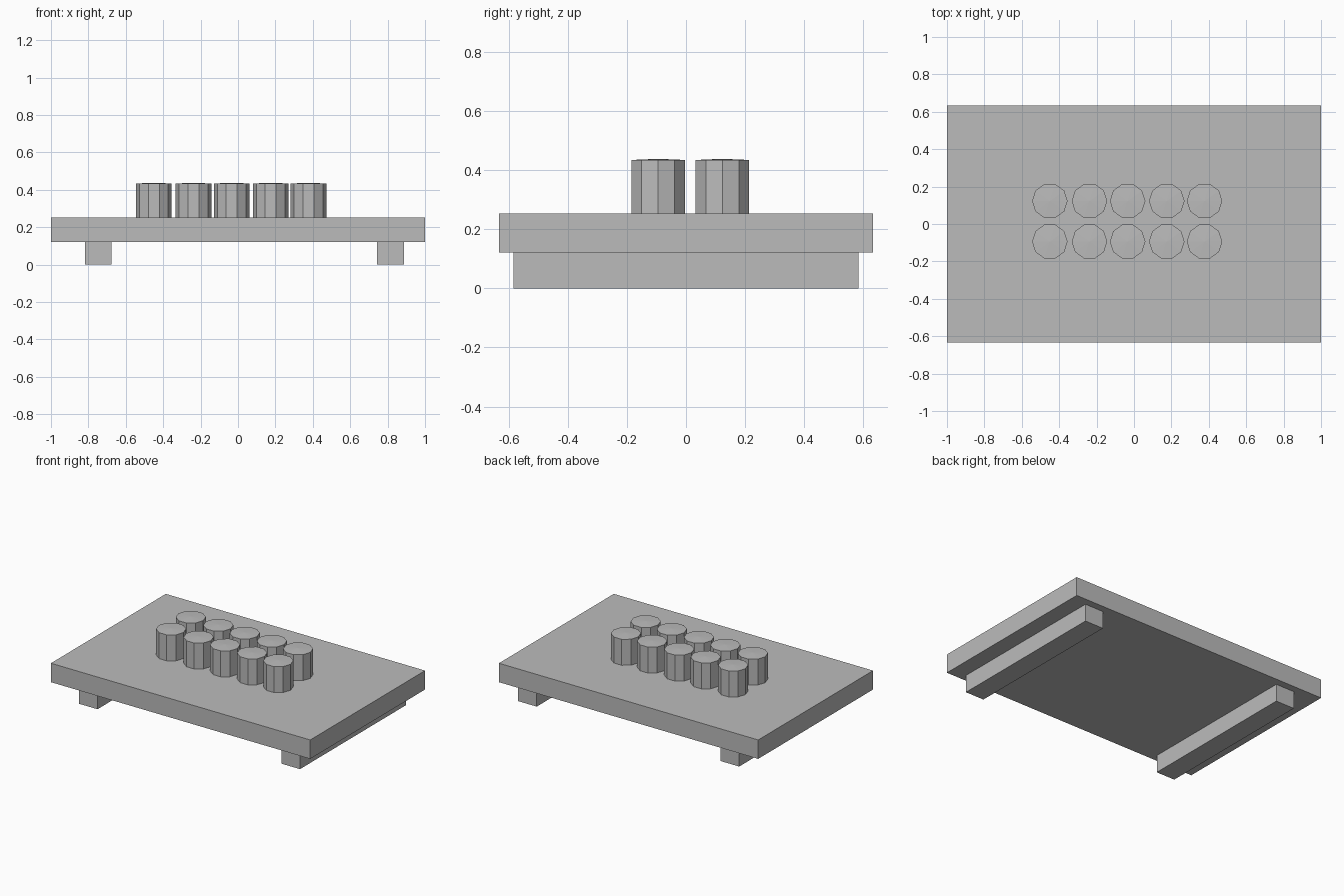
import bpy
import bmesh

cube = bpy.data.objects.get("Cube")
if cube:
    bpy.data.objects.remove(cube, do_unlink=True)

# One plain grey for everything
grey = bpy.data.materials.new("plain_grey")
grey.use_nodes = True
colour = (0.5, 0.5, 0.5, 1)
grey.diffuse_color = colour
grey.node_tree.nodes["Principled BSDF"].inputs["Base Color"].default_value = colour


def add_object(name, bm, location):
    bmesh.ops.recalc_face_normals(bm, faces=bm.faces)
    mesh = bpy.data.meshes.new(name)
    bm.to_mesh(mesh)
    bm.free()
    mesh.materials.append(grey)
    obj = bpy.data.objects.new(name, mesh)
    obj.location = location
    bpy.context.collection.objects.link(obj)
    return obj


def box(name, size, location):
    bm = bmesh.new()
    bmesh.ops.create_cube(bm, size=1)
    bmesh.ops.scale(bm, vec=size, verts=bm.verts)
    return add_object(name, bm, location)


def peg(name, location, radius=0.095, height=0.181, crown=0.004):
    """Ten-sided upright peg with a very slightly raised centre on top."""
    bm = bmesh.new()
    # Turn the ring so that a corner points along x
    base = bmesh.ops.create_circle(bm, cap_ends=True, segments=10, radius=radius)
    base_face = base["verts"][0].link_faces[0]
    result = bmesh.ops.extrude_face_region(bm, geom=[base_face], use_keep_orig=True)
    top_verts = [v for v in result["geom"] if isinstance(v, bmesh.types.BMVert)]
    bmesh.ops.translate(bm, vec=(0, 0, height), verts=top_verts)
    top_face = max(bm.faces, key=lambda f: f.calc_center_median().z)
    centre = bmesh.ops.poke(bm, faces=[top_face])["verts"][0]
    centre.co.z += crown
    start = min(bm.verts, key=lambda v: abs(v.co.y) if v.co.x > 0 else 1)
    if abs(start.co.y) > 0.001:
        from mathutils import Matrix
        bmesh.ops.rotate(bm, cent=(0, 0, 0), verts=bm.verts,
                         matrix=Matrix.Rotation(3.14159 / 10, 3, 'Z'))
    return add_object(name, bm, location)


# Flat slab
box("slab", (2, 1.266, 0.132), (0, 0, 0.187))

# Two runners beneath, front to back
for side, x in (("right", -0.747), ("left", 0.815)):
    box(side + "_runner", (0.143, 1.166, 0.121), (x, 0, 0.0605))

# Two rows of five pegs
for row, y in (("front", -0.094), ("back", 0.123)):
    for i, x in enumerate((-0.45, -0.238, -0.034, 0.175, 0.377)):
        peg(f"{row}_peg_{i + 1}", (x, y, 0.253))
